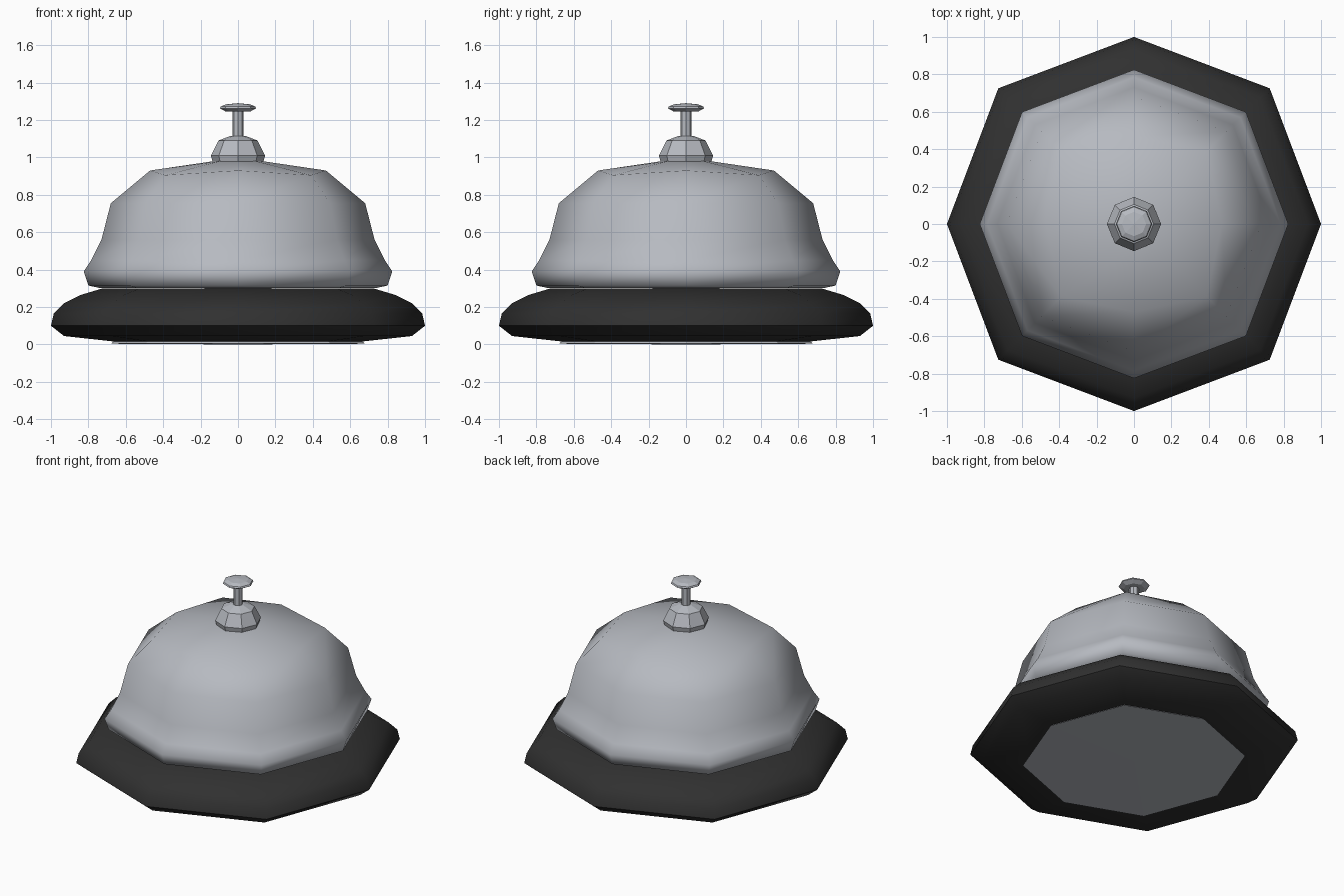
import bpy
import bmesh
from math import cos, sin, pi, radians

cube = bpy.data.objects.get("Cube")
if cube:
    bpy.data.objects.remove(cube)


def material(name, colour):
    mat = bpy.data.materials.new(name)
    mat.use_nodes = True
    mat.diffuse_color = colour
    mat.node_tree.nodes["Principled BSDF"].inputs["Base Color"].default_value = colour
    return mat


def lathe(name, profile, mat, smooth=None, diagonal=1.0):
    """Spin (radius, height) points into a closed eight-sided solid.
    A third value in a point overrides the diagonal stretch, a fourth the diagonal height."""
    bm = bmesh.new()
    rings = []
    for r, z, *extra in profile:
        stretch = extra[0] if extra else diagonal
        z_diag = extra[1] if len(extra) > 1 else z
        if r == 0:
            rings.append([bm.verts.new((0, 0, z))] * 8)
            continue
        ring = []
        for i in range(8):
            a, k, h = i * pi / 4, (stretch if i % 2 else 1), (z_diag if i % 2 else z)
            ring.append(bm.verts.new((r * k * cos(a), r * k * sin(a), h)))
        rings.append(ring)
    for low, high in zip(rings, rings[1:]):
        for i in range(8):
            j = (i + 1) % 8
            corners = list(dict.fromkeys((low[i], low[j], high[j], high[i])))
            bm.faces.new(corners)
    bmesh.ops.recalc_face_normals(bm, faces=bm.faces)
    mesh = bpy.data.meshes.new(name)
    bm.to_mesh(mesh)
    bm.free()
    mesh.materials.append(mat)
    obj = bpy.data.objects.new(name, mesh)
    bpy.context.collection.objects.link(obj)
    if smooth:
        bpy.ops.object.select_all(action="DESELECT")
        obj.select_set(True)
        bpy.context.view_layer.objects.active = obj
        bpy.ops.object.shade_smooth_by_angle(angle=radians(smooth))
    return obj


metal = material("brushed metal", (0.47, 0.49, 0.53, 1))
rubber = material("black rubber", (0.03, 0.03, 0.03, 1))

# Rounded base with a metal plate set into its underside
lathe("base", [(0, 0.012), (0.63, 0.012), (0.93, 0.045), (1.0, 0.1), (0.985, 0.165),
               (0.93, 0.22), (0.84, 0.265), (0.73, 0.298), (0, 0.3)],
      rubber, smooth=60, diagonal=1.026)
lathe("bottom_plate", [(0, 0), (0.68, 0.004), (0.66, 0.02), (0, 0.02)], metal, diagonal=1.026)

# Bell dome with a flared lip
lathe("bell", [(0, 0.3), (0.74, 0.302), (0.8, 0.315), (0.825, 0.39), (0.785, 0.45),
               (0.73, 0.56), (0.68, 0.755), (0.47, 0.93, 1.17, 0.905), (0.13, 0.98), (0, 0.985)],
      metal, smooth=60, diagonal=1.026)

# Faceted collar, plunger stem and push button
lathe("collar", [(0, 0.97), (0.135, 0.975), (0.145, 1.01), (0.105, 1.09), (0.04, 1.115), (0, 1.115)], metal)
lathe("stem", [(0, 1.1), (0.03, 1.1), (0.03, 1.26), (0, 1.26)], metal)
lathe("button", [(0, 1.245), (0.065, 1.245), (0.097, 1.262), (0.092, 1.272),
                 (0.065, 1.284), (0, 1.29)], metal)
